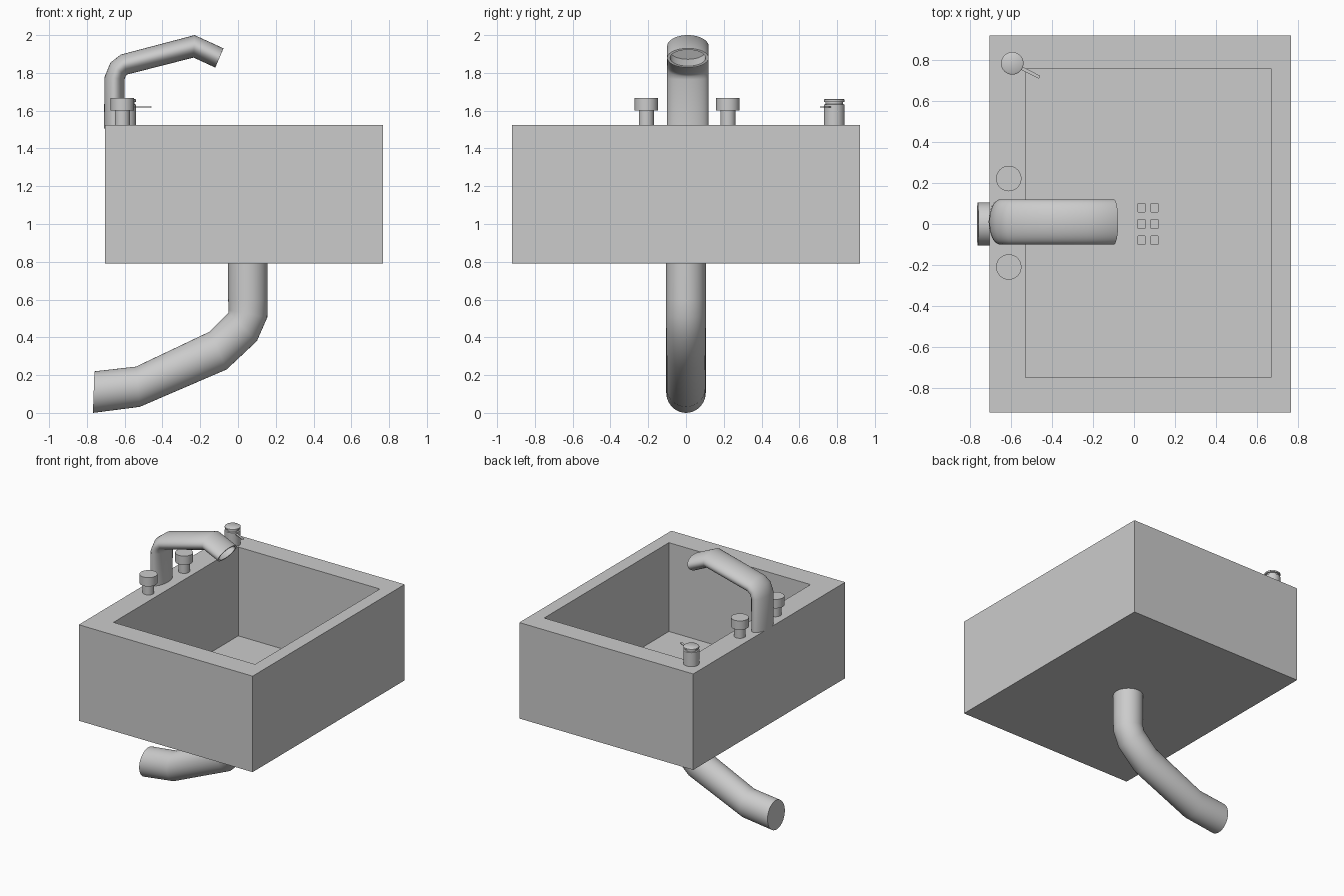
import bpy, bmesh, math

if "Cube" in bpy.data.objects:
    bpy.data.objects.remove(bpy.data.objects["Cube"])


def loft(name, loops, angle=40):
    """Bridge equal-length closed loops and cap both ends."""
    bm = bmesh.new()
    rings = [[bm.verts.new(p) for p in loop] for loop in loops]
    n = len(rings[0])
    for a, b in zip(rings, rings[1:]):
        for i in range(n):
            j = (i + 1) % n
            bm.faces.new((a[i], a[j], b[j], b[i]))
    bm.faces.new(rings[0][::-1])
    bm.faces.new(rings[-1])
    bmesh.ops.recalc_face_normals(bm, faces=bm.faces)
    mesh = bpy.data.meshes.new(name)
    bm.to_mesh(mesh)
    bm.free()
    mesh.shade_smooth()
    mesh.set_sharp_from_angle(angle=math.radians(angle))
    obj = bpy.data.objects.new(name, mesh)
    bpy.context.collection.objects.link(obj)
    return obj


def rect(x0, x1, y0, y1, z):
    return [(x0, y0, z), (x1, y0, z), (x1, y1, z), (x0, y1, z)]


def ellipse(p, q, ry, yc=0, n=40):
    """Elliptical ring whose in-plane diameter runs from p to q in (x, z)."""
    cx, cz = (p[0] + q[0]) / 2, (p[1] + q[1]) / 2
    hx, hz = (q[0] - p[0]) / 2, (q[1] - p[1]) / 2
    return [(cx + hx * math.cos(t), yc + ry * math.sin(t), cz + hz * math.cos(t))
            for t in (2 * math.pi * i / n for i in range(n))]


def turned(name, x, y, profile):
    """Round part from (radius, z) pairs."""
    return loft(name, [ellipse((x - r, z), (x + r, z), r, y) for r, z in profile])


def box(name, x0, x1, y0, y1, z0, z1):
    return loft(name, [rect(x0, x1, y0, y1, z0), rect(x0, x1, y0, y1, z1)])


# Basin: outer shell, rim, inner walls, floor and drain recess
TOP, FLOOR = 1.525, 0.845
drain = (-0.01, 0.15, -0.1, 0.1)
inner = (-0.53, 0.67, -0.75, 0.76)
outer = (-0.705, 0.768, -0.92, 0.92)
loft("basin", [rect(*outer, 0.79), rect(*outer, TOP), rect(*inner, TOP),
               rect(*inner, FLOOR), rect(*drain, FLOOR), rect(*drain, 0.81)])

# Drain grate bars
for i, (a, b) in enumerate([(-0.01, 0.019), (0.053, 0.083), (0.118, 0.15)]):
    box(f"grate_bar_{i}", a, b, -0.1, 0.1, 0.825, 0.848)
for i, y in enumerate((-0.04, 0.04)):
    box(f"grate_cross_bar_{i}", -0.009, 0.149, y - 0.019, y + 0.019, 0.826, 0.847)

# Drain pipe
pipe = [((-0.052, 0.795), (0.157, 0.795)), ((-0.052, 0.60), (0.157, 0.60)),
        ((-0.05, 0.545), (0.155, 0.505)), ((-0.05, 0.53), (0.10, 0.38)),
        ((-0.15, 0.43), (-0.06, 0.23)), ((-0.54, 0.245), (-0.52, 0.032)),
        ((-0.76, 0.22), (-0.768, 0.0))]
loft("drain_pipe", [ellipse(p, q, 0.105) for p, q in pipe], 50)

# Faucet: flattened tube with a hollow mouth
tube = [((-0.71, 1.505), (-0.60, 1.515)), ((-0.706, 1.78), (-0.60, 1.765)),
        ((-0.675, 1.855), (-0.595, 1.782)), ((-0.62, 1.897), (-0.585, 1.792)),
        ((-0.23, 2.0), (-0.235, 1.881)), ((-0.077, 1.93), (-0.12, 1.828))]
mouth = [((-0.080, 1.922), (-0.117, 1.836)), ((-0.16, 1.958), (-0.197, 1.872))]
loft("faucet", [ellipse(p, q, 0.11, 0.01) for p, q in tube]
     + [ellipse(p, q, 0.094, 0.01) for p, q in mouth], 50)

# Tap knobs
for side, y in (("right", -0.21), ("left", 0.222)):
    turned(f"knob_{side}", -0.612, y,
           [(0.04, 1.52), (0.04, 1.6), (0.062, 1.6), (0.062, 1.668)])

# Soap dispenser with a thin nozzle
turned("soap_dispenser", -0.595, 0.785,
       [(0.055, 1.52), (0.055, 1.632), (0.047, 1.635), (0.047, 1.645),
        (0.055, 1.647), (0.055, 1.658), (0.048, 1.663)])
nozzle = box("soap_nozzle", 0, 0.15, -0.008, 0.008, -0.003, 0.003)
nozzle.location = (-0.595, 0.785, 1.62)
nozzle.rotation_euler.z = math.radians(-27)
